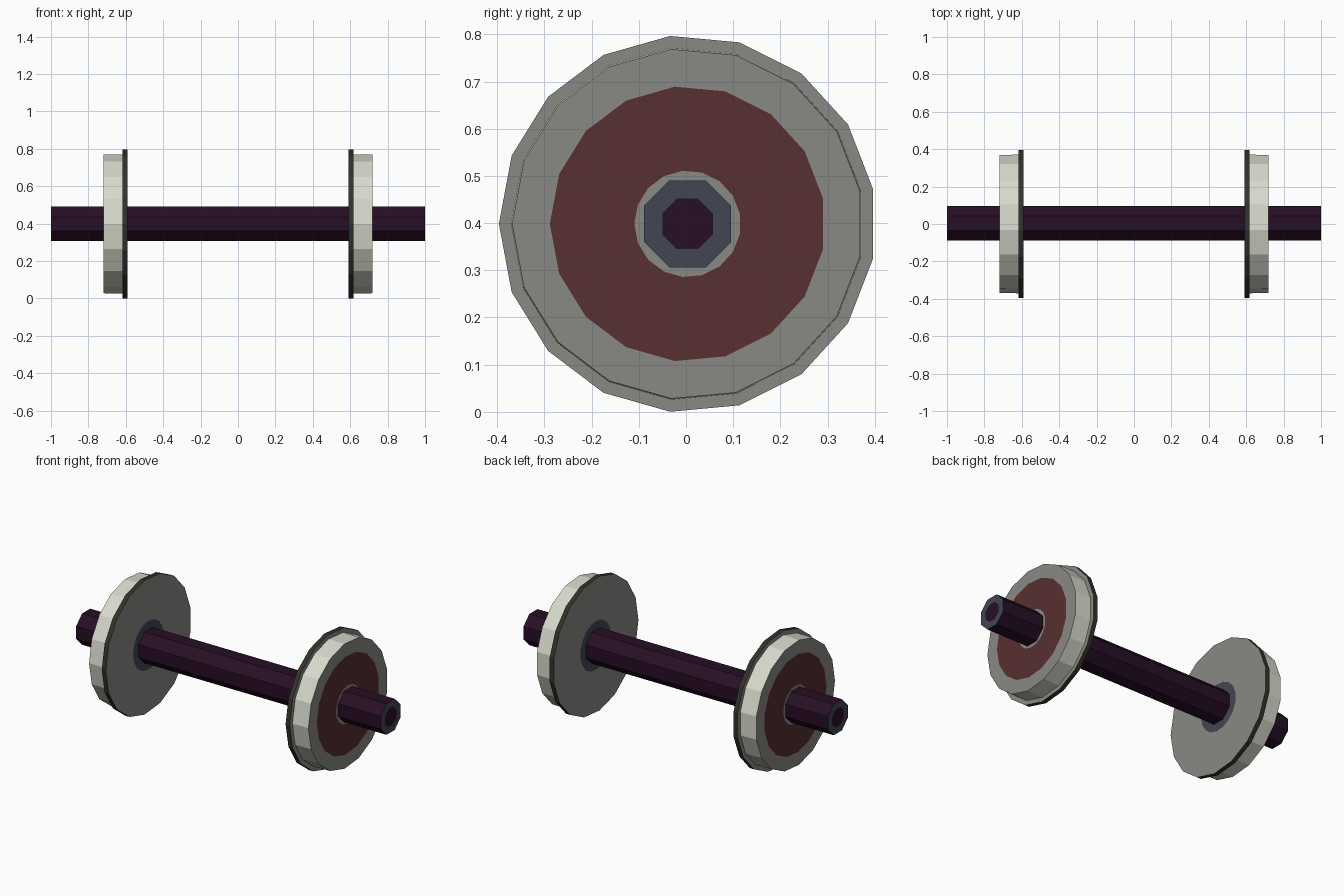
import bpy, bmesh, math

if "Cube" in bpy.data.objects:
    bpy.data.objects.remove(bpy.data.objects["Cube"])

CY, CZ = 0.0034, 0.3983      # axle centre line


def material(name, rgb):
    m = bpy.data.materials.new(name)
    m.diffuse_color = (*rgb, 1)
    m.use_nodes = True
    m.node_tree.nodes["Principled BSDF"].inputs["Base Color"].default_value = m.diffuse_color
    return m


MATS = [
    material("wheel face grey", (0.25, 0.25, 0.235)),
    material("polished tread", (0.69, 0.70, 0.61)),
    material("dark flange rim", (0.032, 0.032, 0.024)),
    material("brown web", (0.095, 0.029, 0.029)),
    material("slate steel", (0.053, 0.062, 0.088)),
    material("dark purple axle", (0.020, 0.0045, 0.019)),
]
GREY, TREAD, RIM, BROWN, SLATE, PURPLE = range(6)


def revolve(name, profile, bands, sides, start, cap=None):
    """Spin (x, radius) points around the axle line; one material per band."""
    bm = bmesh.new()
    rings = []
    for x, r in profile:
        ring = []
        for i in range(sides):
            a = start + math.tau * i / sides
            ring.append(bm.verts.new((x, CY + r * math.cos(a), CZ + r * math.sin(a))))
        rings.append(ring)
    for r0, r1, mat in zip(rings, rings[1:], bands):
        for i in range(sides):
            j = (i + 1) % sides
            bm.faces.new((r0[i], r0[j], r1[j], r1[i])).material_index = mat
    if cap is not None:
        for ring in (rings[0], rings[-1]):
            bm.faces.new(ring).material_index = cap
    bmesh.ops.recalc_face_normals(bm, faces=bm.faces)
    me = bpy.data.meshes.new(name)
    bm.to_mesh(me)
    bm.free()
    for m in MATS:
        me.materials.append(m)
    ob = bpy.data.objects.new(name, me)
    bpy.context.collection.objects.link(ob)
    return ob


# axle: octagonal bar with painted end centres
revolve("axle",
        [(-1, 0.058), (-1, 0.1), (1, 0.1), (1, 0.058)],
        [SLATE, PURPLE, SLATE], 8, math.pi / 8, cap=PURPLE)

# wheels: inner hub disc, inner face, flange, tread, outer face, web, hub ring
wheel = revolve("wheels",
                [(0.59, 0.08), (0.59, 0.145), (0.59, 0.4), (0.617, 0.4),
                 (0.617, 0.374), (0.66, 0.373), (0.72, 0.372),
                 (0.72, 0.292), (0.72, 0.113), (0.72, 0.08), (0.59, 0.08)],
                [SLATE, GREY, RIM, GREY, TREAD, TREAD, GREY, BROWN, GREY, GREY],
                17, math.pi)
mirror = wheel.modifiers.new("other side", 'MIRROR')
mirror.use_axis = (True, False, False)
mirror.use_mirror_merge = False
